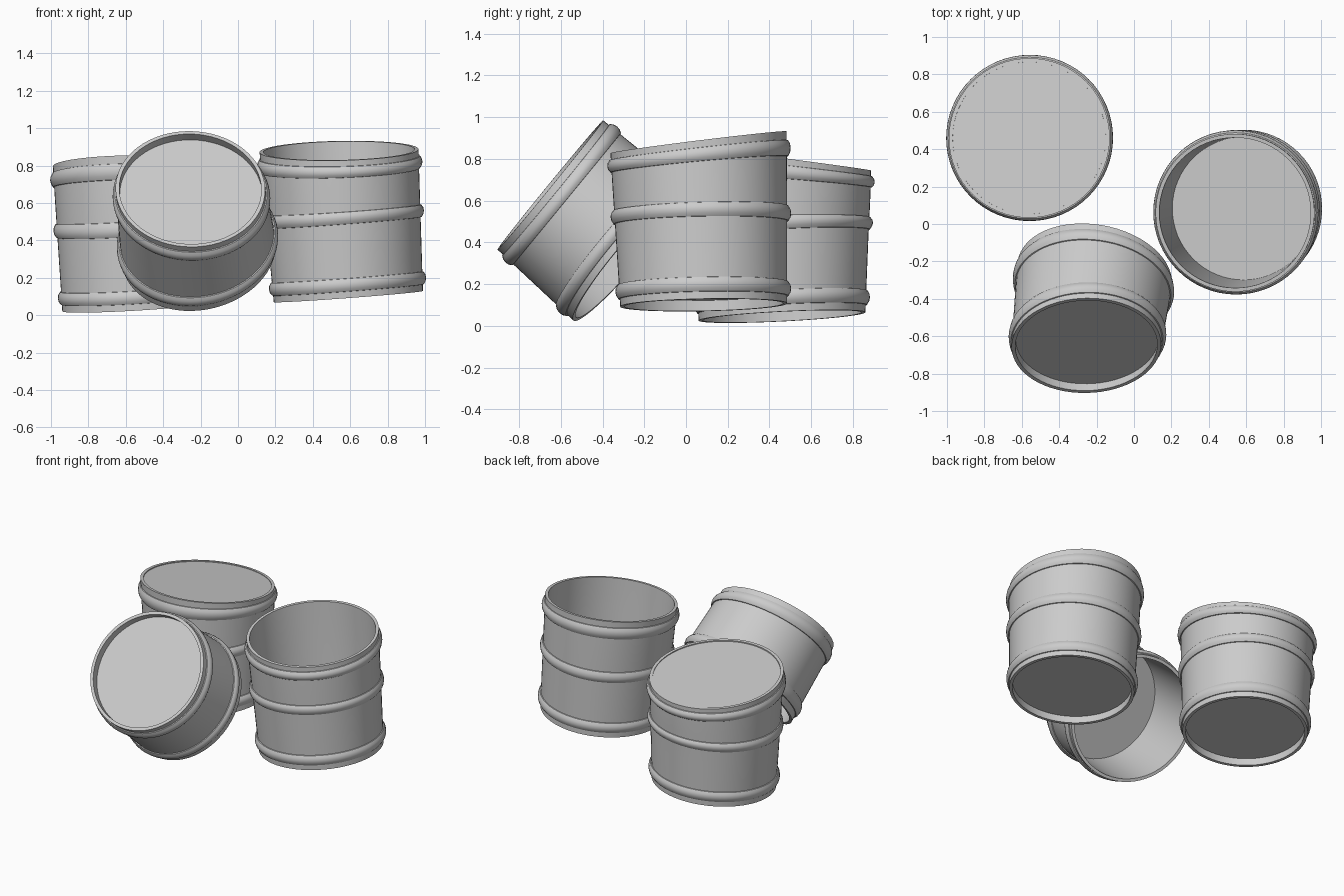
import bpy, bmesh, math
from mathutils import Vector

if "Cube" in bpy.data.objects:
    bpy.data.objects.remove(bpy.data.objects["Cube"])

SEG = 64


def make_mesh(name, rings, close_profile=False, cap_start=False, cap_end=False):
    bm = bmesh.new()
    vs = [[bm.verts.new(p) for p in ring] for ring in rings]
    count = len(vs) if close_profile else len(vs) - 1
    for i in range(count):
        a, b = vs[i], vs[(i + 1) % len(vs)]
        for j in range(SEG):
            k = (j + 1) % SEG
            bm.faces.new((a[j], a[k], b[k], b[j]))
    if cap_start:
        bm.faces.new(vs[0][::-1])
    if cap_end:
        bm.faces.new(vs[-1])
    bmesh.ops.recalc_face_normals(bm, faces=bm.faces)
    me = bpy.data.meshes.new(name)
    bm.to_mesh(me)
    bm.free()
    ob = bpy.data.objects.new(name, me)
    bpy.context.collection.objects.link(ob)
    bpy.context.view_layer.objects.active = ob
    ob.select_set(True)
    bpy.ops.object.shade_smooth_by_angle(angle=math.radians(35))
    ob.select_set(False)
    return ob


def bucket(name, c0, c1, n0, n1, r0, r1, hoops, bend=0.55, lid=False):
    """Leaning tub lofted from the base (c0, n0) to the rim (c1, n1)."""
    c0, c1 = Vector(c0), Vector(c1)
    n0, n1 = Vector(n0).normalized(), Vector(n1).normalized()
    length = (c1 - c0).length

    def ring(h, offset):
        t = h / length
        n = n0.lerp(n1, max(0, (t - bend) / (1 - bend))).normalized()
        u = Vector((1, 0, 0))
        u = (u - n * u.dot(n)).normalized()
        v = n.cross(u)
        r = r0 + (r1 - r0) * t + offset
        c = c0.lerp(c1, t)
        return [c + (u * math.cos(a) + v * math.sin(a)) * r
                for a in (2 * math.pi * j / SEG for j in range(SEG))]

    # Thin wall, outside and inside
    hs = [length * i / 10 for i in range(11)]
    make_mesh(name + "_wall",
              [ring(h, 0) for h in hs] + [ring(h, -0.02) for h in hs[::-1]],
              close_profile=True)
    # Floor set up inside the base lip
    make_mesh(name + "_floor", [ring(0.05, -0.012), ring(0.065, -0.012)],
              cap_start=True, cap_end=True)
    # Rounded hoops
    for i, h in enumerate(hoops):
        prof = [(-0.036, -0.005), (-0.034, 0.006), (-0.018, 0.016),
                (0, 0.019), (0.018, 0.016), (0.034, 0.006), (0.036, -0.005)]
        make_mesh(f"{name}_hoop_{i + 1}",
                  [ring(h + dh, dr) for dh, dr in prof], close_profile=True)
    # Flat lid just under the rim
    if lid:
        make_mesh(name + "_lid",
                  [ring(length - 0.02, -0.012), ring(length - 0.006, -0.012)],
                  cap_start=True, cap_end=True)


# Open tub on the right
bucket("open_tub", (0.59, 0.085, 0.10), (0.54, 0.06, 0.88),
       (-0.075, -0.02, 1), (-0.02, -0.124, 1), 0.40, 0.425, (0.07, 0.43, 0.71))
# Covered tub at the back left
bucket("covered_tub", (-0.54, 0.46, 0.045), (-0.56, 0.46, 0.80),
       (-0.06, -0.05, 1), (-0.01, 0.13, 1), 0.40, 0.43, (0.07, 0.43, 0.685),
       lid=True)
# Short tub tipped over at the front, base facing up and forward
bucket("tipped_tub", (-0.255, -0.65, 0.675), (-0.21, -0.27, 0.345),
       (-0.02, 0.77, -0.63), (0.14, 0.76, -0.64), 0.40, 0.418, (0.07, 0.43),
       bend=0.1)
